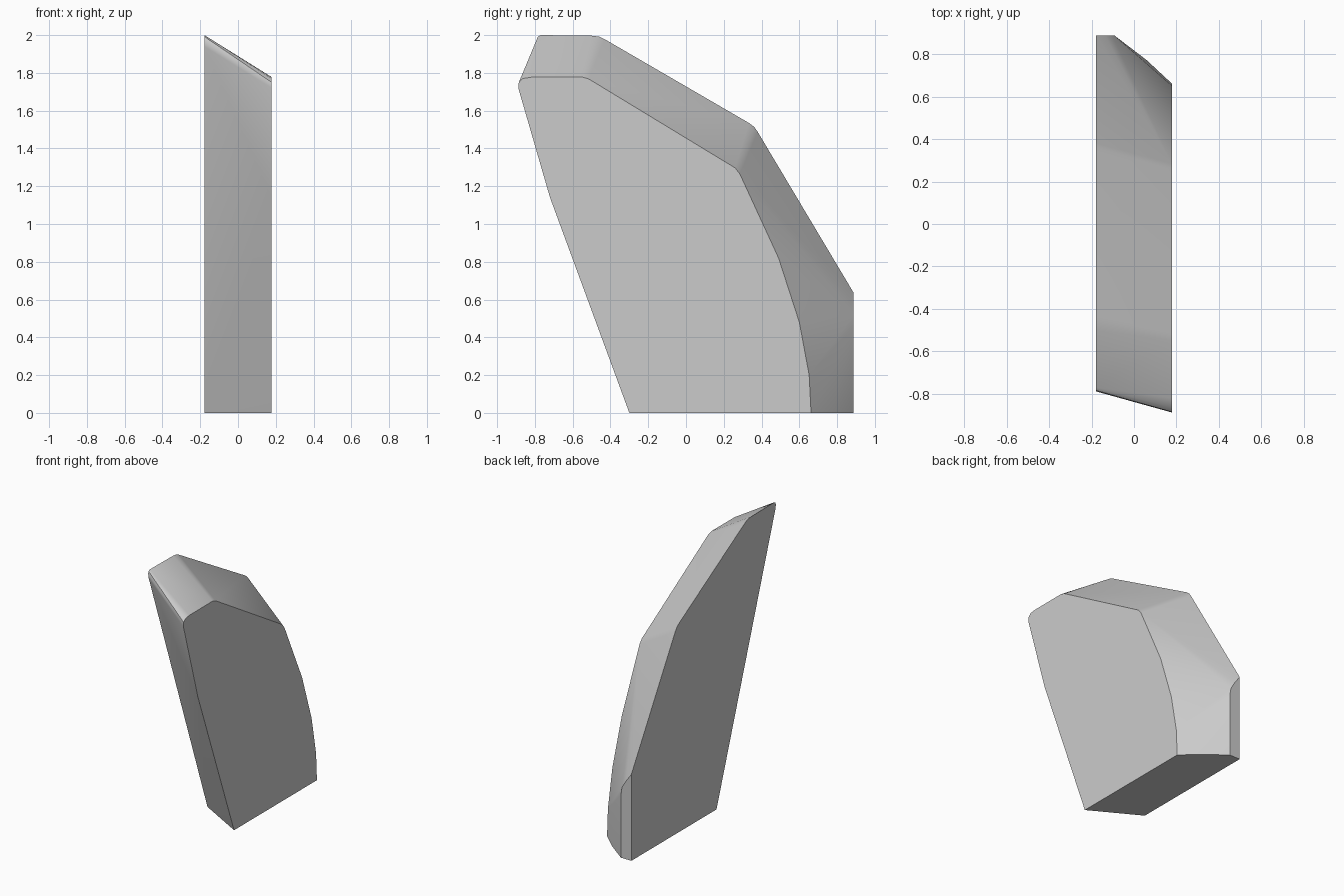
import bpy, bmesh, math

if "Cube" in bpy.data.objects:
    bpy.data.objects.remove(bpy.data.objects["Cube"])

HX = 0.178  # half thickness

# right face outline (y, z), the smaller bevelled side
right_face = [(-0.30, 0), (0.662, 0), (0.652, 0.2), (0.60, 0.48), (0.49, 0.82),
              (0.305, 1.22), (0.285, 1.265), (0.26, 1.297), (-0.49, 1.752),
              (-0.515, 1.768), (-0.55, 1.778), (-0.82, 1.777), (-0.865, 1.77),
              (-0.885, 1.75), (-0.888, 1.72), (-0.72, 1.14)]
# left face outline (y, z), the larger side
left_face = [(-0.10, 0), (0.888, 0), (0.888, 0.635), (0.38, 1.487), (0.362, 1.513),
             (0.333, 1.535), (-0.43, 1.978), (-0.46, 1.992), (-0.50, 1.997),
             (-0.77, 2.0), (-0.784, 1.992), (-0.789, 1.975), (-0.782, 1.94)]
# narrow upright strip at the back and the rounded foot beside it (x, y, z)
back_strip = [(-0.092, 0.888, 0), (-0.092, 0.888, 0.46), (-0.102, 0.888, 0.52),
              (-0.135, 0.888, 0.575), (0.06, 0.772, 0)]

# wedge slab: convex solid spanning both outlines
bm = bmesh.new()
pts = [(HX, y, z) for y, z in right_face] + [(-HX, y, z) for y, z in left_face] + back_strip
for p in pts:
    bm.verts.new(p)
res = bmesh.ops.convex_hull(bm, input=bm.verts[:])
loose = [v for v in bm.verts if not v.link_faces]
bmesh.ops.delete(bm, geom=loose, context='VERTS')
bmesh.ops.dissolve_limit(bm, angle_limit=math.radians(0.5), verts=bm.verts[:], edges=bm.edges[:])
bmesh.ops.recalc_face_normals(bm, faces=bm.faces[:])

mesh = bpy.data.meshes.new("wedge_slab")
bm.to_mesh(mesh)
bm.free()
slab = bpy.data.objects.new("wedge_slab", mesh)
bpy.context.collection.objects.link(slab)

# soft shading on the rounded rims, crisp main edges
bpy.context.view_layer.objects.active = slab
slab.select_set(True)
bpy.ops.object.shade_smooth_by_angle(angle=math.radians(25))
